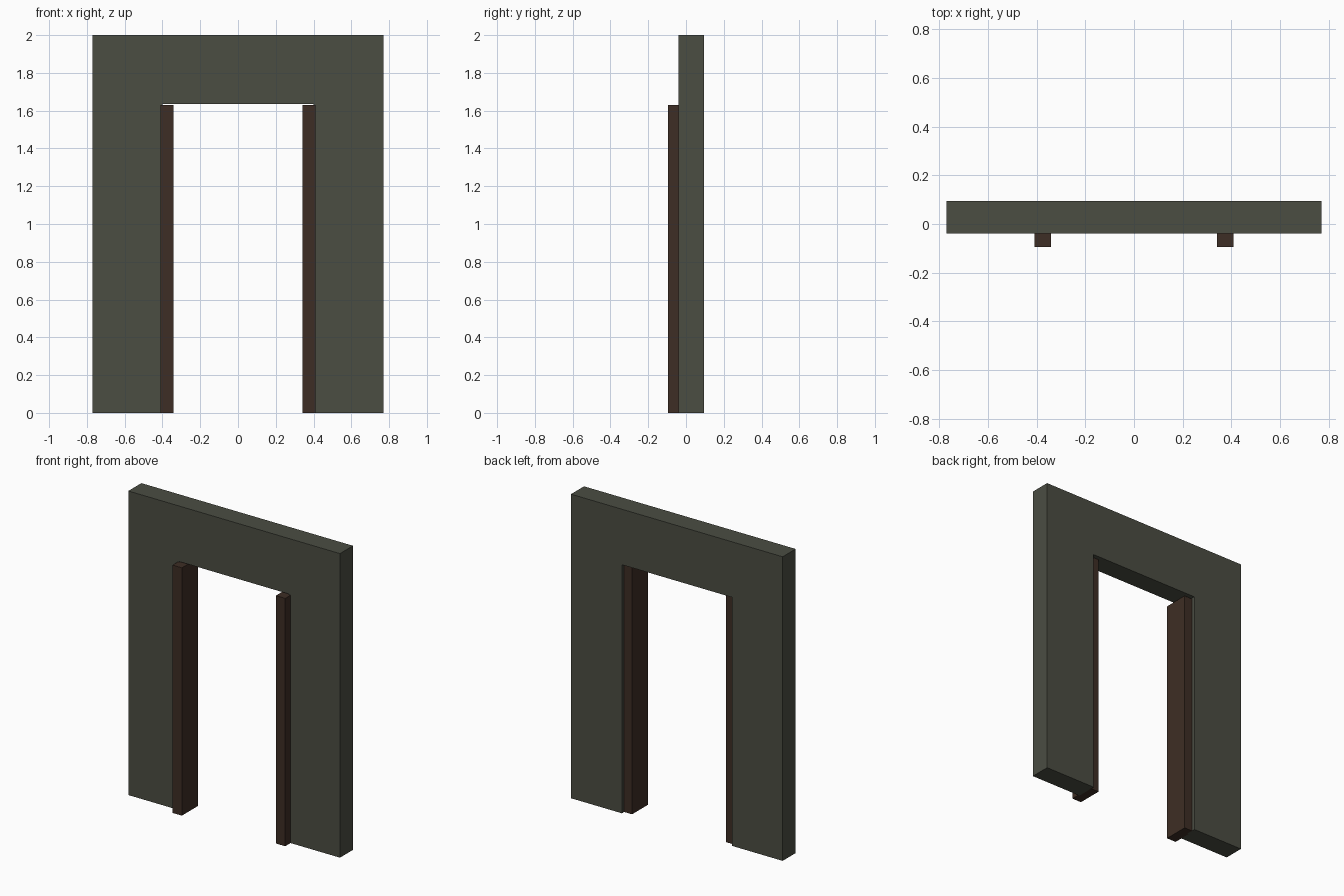
import bpy
import bmesh

if "Cube" in bpy.data.objects:
    bpy.data.objects.remove(bpy.data.objects["Cube"])


def material(name, color):
    m = bpy.data.materials.new(name)
    m.diffuse_color = (*color, 1.0)
    m.use_nodes = True
    m.node_tree.nodes["Principled BSDF"].inputs["Base Color"].default_value = m.diffuse_color
    return m


def extruded_profile(name, points, axis, start, depth, mat):
    """Extrude a closed polygon: axis 'y' takes (x, z) points, axis 'z' takes (x, y)."""
    bm = bmesh.new()
    place = (lambda a, b: (a, start, b)) if axis == 'y' else (lambda a, b: (a, b, start))
    face = bm.faces.new([bm.verts.new(place(a, b)) for a, b in points])
    moved = bmesh.ops.extrude_face_region(bm, geom=[face])['geom']
    offset = (0, depth, 0) if axis == 'y' else (0, 0, depth)
    bmesh.ops.translate(bm, vec=offset, verts=[v for v in moved if isinstance(v, bmesh.types.BMVert)])
    bmesh.ops.recalc_face_normals(bm, faces=bm.faces)
    mesh = bpy.data.meshes.new(name)
    bm.to_mesh(mesh)
    bm.free()
    mesh.materials.append(mat)
    obj = bpy.data.objects.new(name, mesh)
    bpy.context.collection.objects.link(obj)
    return obj


stone = material("grey_green_stone", (0.070, 0.074, 0.055))
wood = material("dark_brown_wood", (0.048, 0.027, 0.018))

# Wall with a tall doorway, drawn as one arch-shaped outline
W, OPEN, HEAD = 0.77, 0.40, 1.635
half = [(OPEN, HEAD), (OPEN, 0), (W, 0), (W, 2.0)]
outline = half + [(-x, z) for x, z in reversed(half)]
extruded_profile("wall", outline, 'y', -0.04, 0.135, stone)

# Door posts lining the opening and standing proud of the front
for side, label in ((-1, "left"), (1, "right")):
    post = [(side * x, y) for x, y in
            ((0.342, -0.095), (0.41, -0.095), (0.41, 0.072), (0.342, 0.072))]
    extruded_profile(label + "_door_post", post, 'z', 0.0, 1.63, wood)
